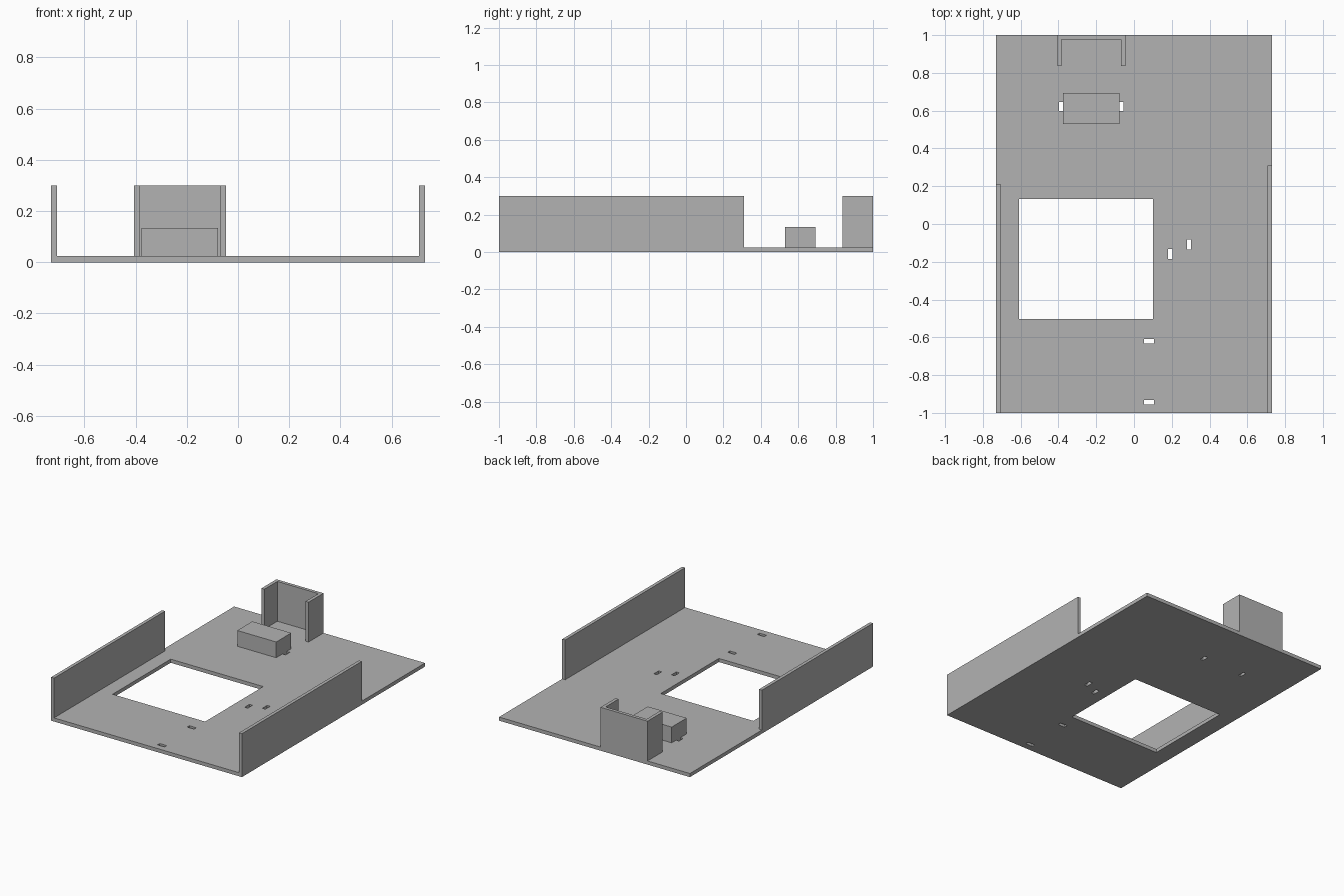
import bpy
import bmesh

cube = bpy.data.objects.get("Cube")
if cube:
    bpy.data.objects.remove(cube, do_unlink=True)

grey = bpy.data.materials.new("plain_grey")
grey.use_nodes = True
GREY = (0.45, 0.45, 0.45, 1)
grey.diffuse_color = GREY
grey.node_tree.nodes["Principled BSDF"].inputs["Base Color"].default_value = GREY

W, L, T, H = 0.73, 1.0, 0.025, 0.30   # half width, half length, thickness, wall top
WALL = 0.023


def add_box(bm, x0, x1, y0, y1, z0, z1):
    verts = bmesh.ops.create_cube(bm, size=1)["verts"]
    for v in verts:
        v.co.x = x1 if v.co.x > 0 else x0
        v.co.y = y1 if v.co.y > 0 else y0
        v.co.z = z1 if v.co.z > 0 else z0


def make_object(name, bm):
    mesh = bpy.data.meshes.new(name)
    bm.to_mesh(mesh)
    bm.free()
    mesh.materials.append(grey)
    obj = bpy.data.objects.new(name, mesh)
    bpy.context.scene.collection.objects.link(obj)
    return obj


def box(name, *bounds):
    bm = bmesh.new()
    add_box(bm, *bounds)
    return make_object(name, bm)


# Base plate with a large window and small cable-tie slots
base = box("base_plate", -W, W, -L, L, 0, T)
openings = [
    (-0.608, 0.10, -0.502, 0.133),
    (-0.397, -0.376, 0.598, 0.645),
    (-0.078, -0.055, 0.598, 0.645),
    (0.18, 0.204, -0.185, -0.132),
    (0.28, 0.303, -0.135, -0.082),
    (0.053, 0.106, -0.632, -0.608),
    (0.053, 0.106, -0.955, -0.931),
]
bm = bmesh.new()
for o in openings:
    add_box(bm, *o, -T, 2 * T)
cutter = make_object("opening_cutter", bm)
cutter.hide_render = True

cut = base.modifiers.new("openings", "BOOLEAN")
cut.operation = "DIFFERENCE"
cut.solver = "EXACT"
cut.object = cutter
bpy.context.view_layer.objects.active = base
bpy.ops.object.modifier_apply(modifier=cut.name)
bpy.data.objects.remove(cutter, do_unlink=True)

# Side walls of different lengths
box("right_wall", -W, -W + WALL, -L, 0.213, T, H)
box("left_wall", W - WALL, W, -L, 0.31, T, H)

# U-shaped bracket at the back edge, extruded from its outline
bx0, bx1, by = -0.406, -0.046, 0.836
outline = [(bx0, by), (bx0 + WALL, by), (bx0 + WALL, L - WALL), (bx1 - WALL, L - WALL),
           (bx1 - WALL, by), (bx1, by), (bx1, L), (bx0, L)]
bm = bmesh.new()
face = bm.faces.new([bm.verts.new((x, y, T)) for x, y in outline])
ext = bmesh.ops.extrude_face_region(bm, geom=[face])["geom"]
bmesh.ops.translate(bm, vec=(0, 0, H - T), verts=[g for g in ext if isinstance(g, bmesh.types.BMVert)])
bmesh.ops.recalc_face_normals(bm, faces=bm.faces)
make_object("back_bracket", bm)

# Solid block between the two rear slots
box("mount_block", -0.376, -0.078, 0.529, 0.693, T, 0.134)
